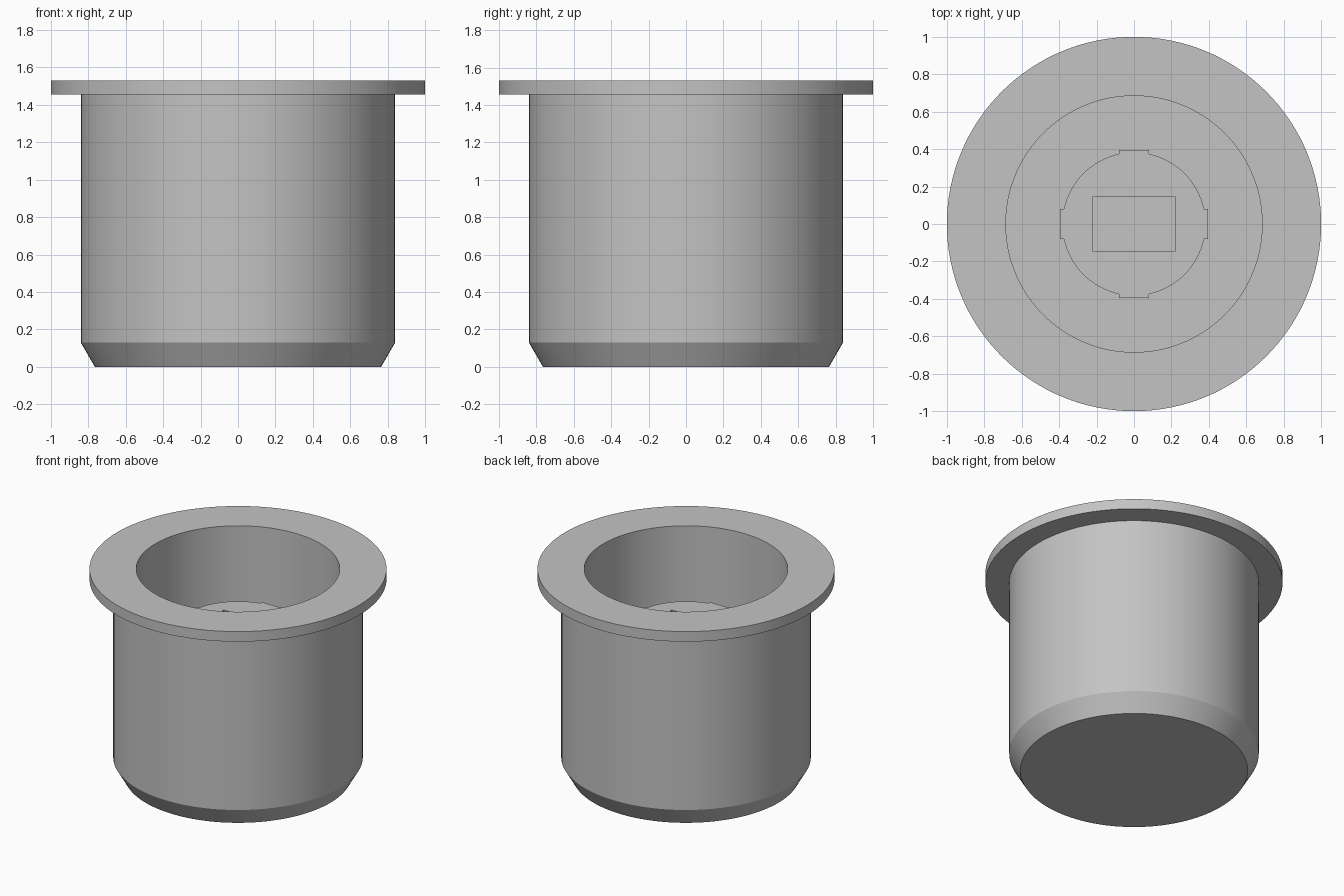
import bpy
import bmesh
from math import radians, cos, sin, asin, pi

if "Cube" in bpy.data.objects:
    bpy.data.objects.remove(bpy.data.objects["Cube"], do_unlink=True)

GREY = (0.55, 0.55, 0.55, 1.0)
mat = bpy.data.materials.new("plain grey")
mat.use_nodes = True
mat.diffuse_color = GREY
mat.node_tree.nodes["Principled BSDF"].inputs["Base Color"].default_value = GREY

FLOOR = 0.15      # inside floor of the cup
POST_TOP = 1.11   # top of the centre post


def add_object(name, bm):
    bmesh.ops.recalc_face_normals(bm, faces=bm.faces)
    mesh = bpy.data.meshes.new(name)
    bm.to_mesh(mesh)
    bm.free()
    mesh.materials.append(mat)
    obj = bpy.data.objects.new(name, mesh)
    bpy.context.collection.objects.link(obj)
    return obj


def smooth(obj):
    bpy.ops.object.select_all(action='DESELECT')
    obj.select_set(True)
    bpy.context.view_layer.objects.active = obj
    bpy.ops.object.shade_smooth_by_angle(angle=radians(25))


def lathe(name, profile, steps=128):
    """Revolve an (r, z) profile, closing the ends that sit on the axis."""
    bm = bmesh.new()
    rings = [[bm.verts.new((r * cos(2 * pi * i / steps), r * sin(2 * pi * i / steps), z))
              for i in range(steps)] for r, z in profile]
    for low, high in zip(rings, rings[1:]):
        for i in range(steps):
            j = (i + 1) % steps
            bm.faces.new((low[i], low[j], high[j], high[i]))
    bm.faces.new(rings[0])
    bm.faces.new(rings[-1])
    return add_object(name, bm)


def prism(name, outline, bottom, top):
    bm = bmesh.new()
    base = bm.faces.new([bm.verts.new((x, y, bottom)) for x, y in outline])
    moved = bmesh.ops.extrude_face_region(bm, geom=[base], use_keep_orig=True)["geom"]
    verts = [v for v in moved if isinstance(v, bmesh.types.BMVert)]
    bmesh.ops.translate(bm, verts=verts, vec=(0, 0, top - bottom))
    return add_object(name, bm)


# Cup: chamfered foot, straight wall, flange, bore
cup = lathe("flanged_cup", [
    (0.765, 0), (0.84, 0.13), (0.84, 1.455), (1.0, 1.455),
    (1.0, 1.53), (0.685, 1.53), (0.685, FLOOR)])
smooth(cup)

# Centre post: round with four shallow ribs
radius, rib_out, rib_half = 0.383, 0.395, 0.08
start = asin(rib_half / radius)
outline = []
for quarter in range(4):
    turn = quarter * pi / 2
    c, s = cos(turn), sin(turn)
    points = [(rib_out, -rib_half), (rib_out, rib_half)]
    for i in range(17):
        a = start + (pi / 2 - 2 * start) * i / 16
        points.append((radius * cos(a), radius * sin(a)))
    outline += [(x * c - y * s, x * s + y * c) for x, y in points]
post = prism("centre_post", outline, FLOOR - 0.02, POST_TOP)

# Rectangular socket cut into the post
w, d = 0.22, 0.147
cutter = prism("socket_cutter", [(-w, -d), (w, -d), (w, d), (-w, d)], 0.4, POST_TOP + 0.2)
cutter.hide_render = True
cut = post.modifiers.new("socket", 'BOOLEAN')
cut.operation = 'DIFFERENCE'
cut.solver = 'EXACT'
cut.object = cutter
bpy.context.view_layer.objects.active = post
bpy.ops.object.modifier_apply(modifier=cut.name)
bpy.data.objects.remove(cutter, do_unlink=True)
smooth(post)
